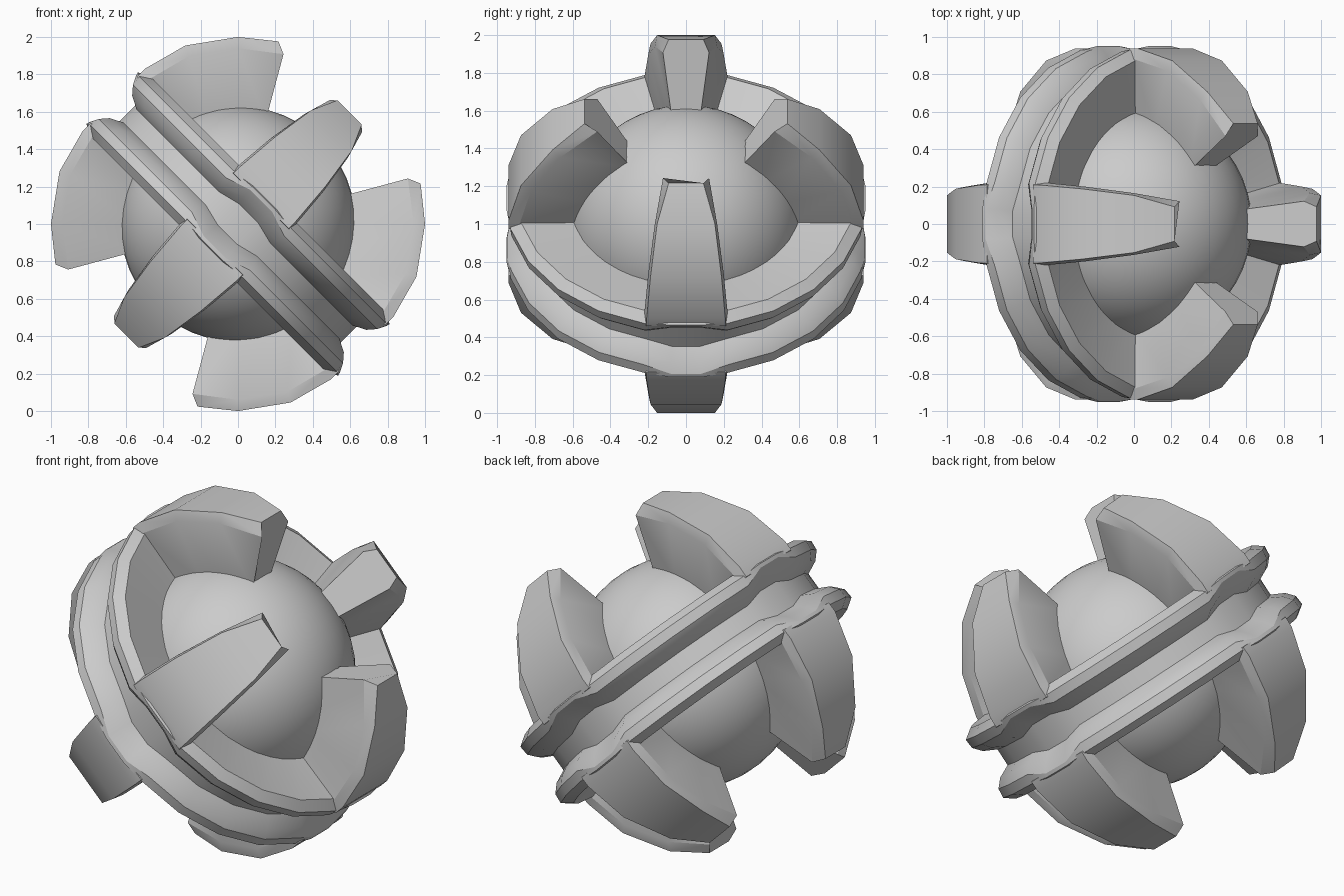
import bpy, bmesh
from math import radians, sin, cos, sqrt, pi
from mathutils import Vector

if "Cube" in bpy.data.objects:
    bpy.data.objects.remove(bpy.data.objects["Cube"])

S = sqrt(0.5)


def place(u, v, w):
    """Ring axes (u, v in the ring plane, w along its axis) tilted 45 degrees."""
    return Vector(((u + w) * S, v, (w - u) * S + 1.0))


def finish(bm, name, angle):
    bmesh.ops.remove_doubles(bm, verts=bm.verts, dist=1e-5)
    bmesh.ops.recalc_face_normals(bm, faces=bm.faces)
    me = bpy.data.meshes.new(name)
    bm.to_mesh(me)
    bm.free()
    ob = bpy.data.objects.new(name, me)
    bpy.context.collection.objects.link(ob)
    bpy.ops.object.select_all(action='DESELECT')
    ob.select_set(True)
    bpy.context.view_layer.objects.active = ob
    bpy.ops.object.shade_smooth_by_angle(angle=radians(angle))
    return ob


def skin(bm, rows, closed):
    """Bridge neighbouring closed loops of points."""
    vs = [[bm.verts.new(p) for p in r] for r in rows]
    n = len(vs)
    for i in range(n if closed else n - 1):
        a, b = vs[i], vs[(i + 1) % n]
        for j in range(len(a)):
            k = (j + 1) % len(a)
            bm.faces.new((a[j], a[k], b[k], b[j]))
    if not closed:
        bm.faces.new(vs[0])
        bm.faces.new(vs[-1])


# Smooth inner ball
bm = bmesh.new()
bmesh.ops.create_uvsphere(bm, u_segments=48, v_segments=24, radius=0.63)
bmesh.ops.translate(bm, verts=bm.verts, vec=(0, 0, 1))
finish(bm, "core_ball", 30)

# Grooved double-rim ring; the groove widens at each of the four claws
half = [(0.84, 0.05, 0.03), (0.91, 0.085, 0.045), (0.95, 0.13, 0.045),
        (0.955, 0.185, 0.01), (0.90, 0.225, 0), (0.56, 0.14, 0)]
rows = []
for q in range(4):
    for deg, jog in ((-5, 1), (5, 1), (13.4, 0), (29, 0), (45, 0), (61, 0), (76.6, 0)):
        t = q * pi / 2 + radians(deg)
        side = [(r, w + jog * j) for r, w, j in half]
        loop = [(r, -w) for r, w in reversed(side)] + side
        rows.append([place(r * cos(t), r * sin(t), w) for r, w in loop])
bm = bmesh.new()
skin(bm, rows, True)
finish(bm, "grooved_ring", 24)

# Tapered claws: (angle above ring, outer radius, half width)
spine = [(10.5, 0.955, 0.222), (14, 0.968, 0.220), (28.6, 0.995, 0.200),
         (45, 1.0, 0.165), (57.5, 1.0, 0.122)]


def claw(name, turn, flip):
    def at(r, deg, h):
        p = radians(deg)
        a, w = r * cos(p), r * sin(p) * flip
        return place(a * cos(turn) - h * sin(turn), a * sin(turn) + h * cos(turn), w)

    sections = []
    for i, (deg, r, h) in enumerate(spine):
        tip = i == len(spine) - 1
        low = 60 if tip else deg          # bevelled tip edge
        top = h - (0.03 if tip else 0.012)
        sections.append([at(0.57, low, -h * 0.6), at(r - 0.06, low, -h), at(r, deg, -top),
                         at(r, deg, top), at(r - 0.06, low, h), at(0.57, low, h * 0.6)])
    bm = bmesh.new()
    skin(bm, sections, False)
    finish(bm, name, 24)


for flip, label in ((1, "upper"), (-1, "lower")):
    for q in range(4):
        claw(f"{label}_claw_{q + 1}", q * pi / 2, flip)
